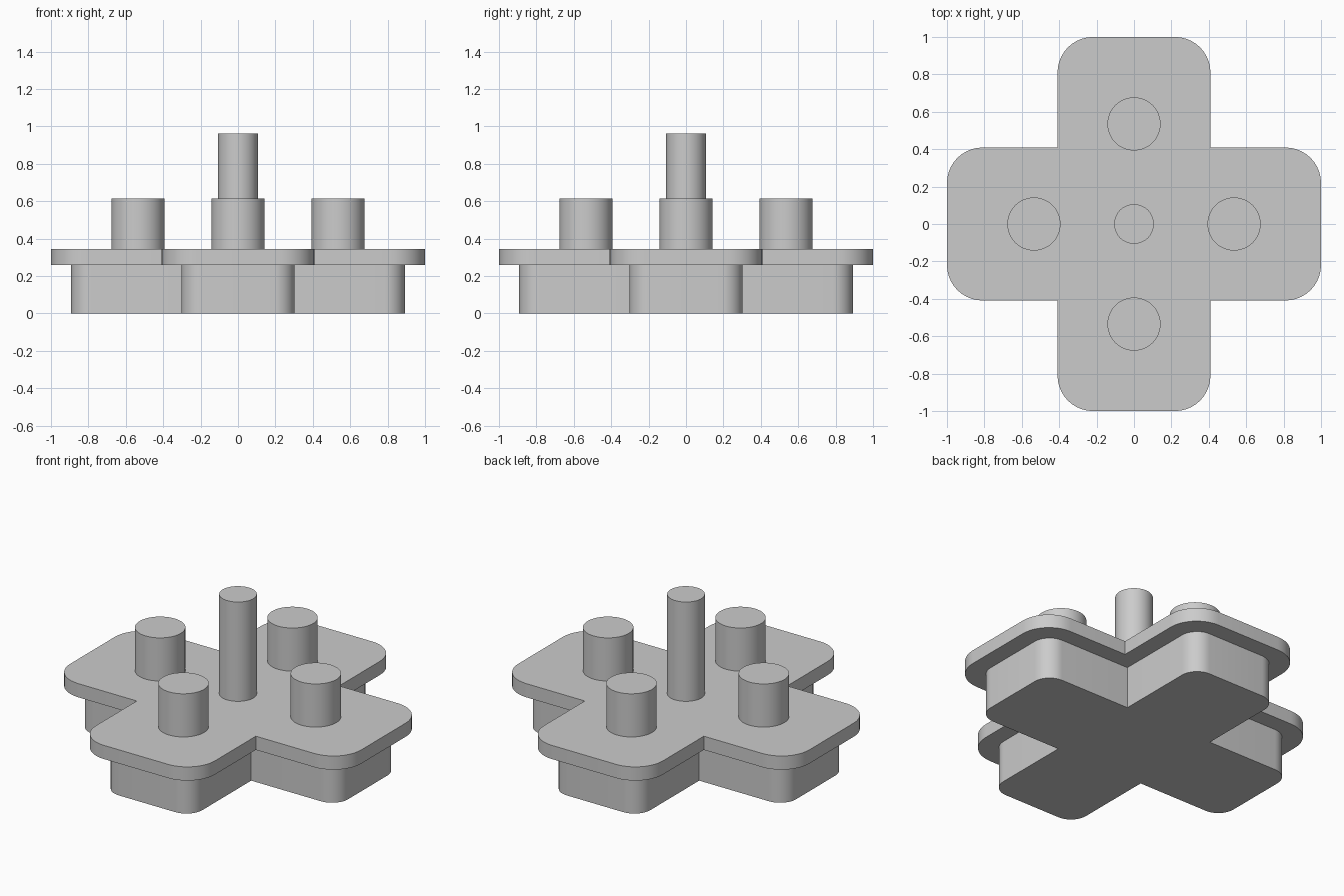
import bpy
import bmesh
import math
from mathutils import Matrix, Vector

cube = bpy.data.objects.get("Cube")
if cube:
    bpy.data.objects.remove(cube, do_unlink=True)

grey = bpy.data.materials.new("plain grey")
grey.use_nodes = True
colour = (0.6, 0.6, 0.6, 1)
grey.diffuse_color = colour
grey.node_tree.nodes["Principled BSDF"].inputs["Base Color"].default_value = colour


def cross_outline(reach, half, radius, steps=10):
    """Plus-shaped outline with rounded arm ends and sharp inner corners."""
    arm = [Vector((half, -half))]
    for side in (-1, 1):
        centre = Vector((reach - radius, side * (half - radius)))
        start = -math.pi / 2 if side < 0 else 0
        for i in range(steps + 1):
            a = start + math.pi / 2 * i / steps
            arm.append(centre + radius * Vector((math.cos(a), math.sin(a))))
    return [Matrix.Rotation(k * math.pi / 2, 2) @ p for k in range(4) for p in arm]


def finish(obj):
    obj.data.materials.append(grey)
    bpy.ops.object.select_all(action="DESELECT")
    obj.select_set(True)
    bpy.context.view_layer.objects.active = obj
    bpy.ops.object.shade_smooth_by_angle(angle=math.radians(30))


def cross_slab(name, reach, half, radius, bottom, top):
    bm = bmesh.new()
    face = bm.faces.new([bm.verts.new((p.x, p.y, bottom))
                         for p in cross_outline(reach, half, radius)])
    lifted = bmesh.ops.extrude_face_region(bm, geom=[face], use_keep_orig=True)["geom"]
    bmesh.ops.translate(bm, vec=(0, 0, top - bottom),
                        verts=[v for v in lifted if isinstance(v, bmesh.types.BMVert)])
    bmesh.ops.recalc_face_normals(bm, faces=bm.faces)
    mesh = bpy.data.meshes.new(name)
    bm.to_mesh(mesh)
    bm.free()
    obj = bpy.data.objects.new(name, mesh)
    bpy.context.collection.objects.link(obj)
    finish(obj)


def peg(name, x, y, radius, bottom, top):
    bpy.ops.mesh.primitive_cylinder_add(vertices=64, radius=radius, depth=top - bottom,
                                        location=(x, y, (top + bottom) / 2))
    obj = bpy.context.object
    obj.name = name
    finish(obj)


# Cross-shaped foot and the wider plate on it
PLATE_BOTTOM, PLATE_TOP = 0.26, 0.345
cross_slab("base_block", 0.892, 0.303, 0.11, 0, PLATE_BOTTOM)
cross_slab("top_plate", 1.0, 0.409, 0.19, PLATE_BOTTOM, PLATE_TOP)

# Tall middle post and one short peg per arm
peg("centre_post", 0, 0, 0.106, PLATE_TOP, 0.962)
for side, x, y in (("left", 1, 0), ("right", -1, 0), ("front", 0, -1), ("back", 0, 1)):
    peg(side + "_peg", x * 0.535, y * 0.535, 0.142, PLATE_TOP, 0.613)
